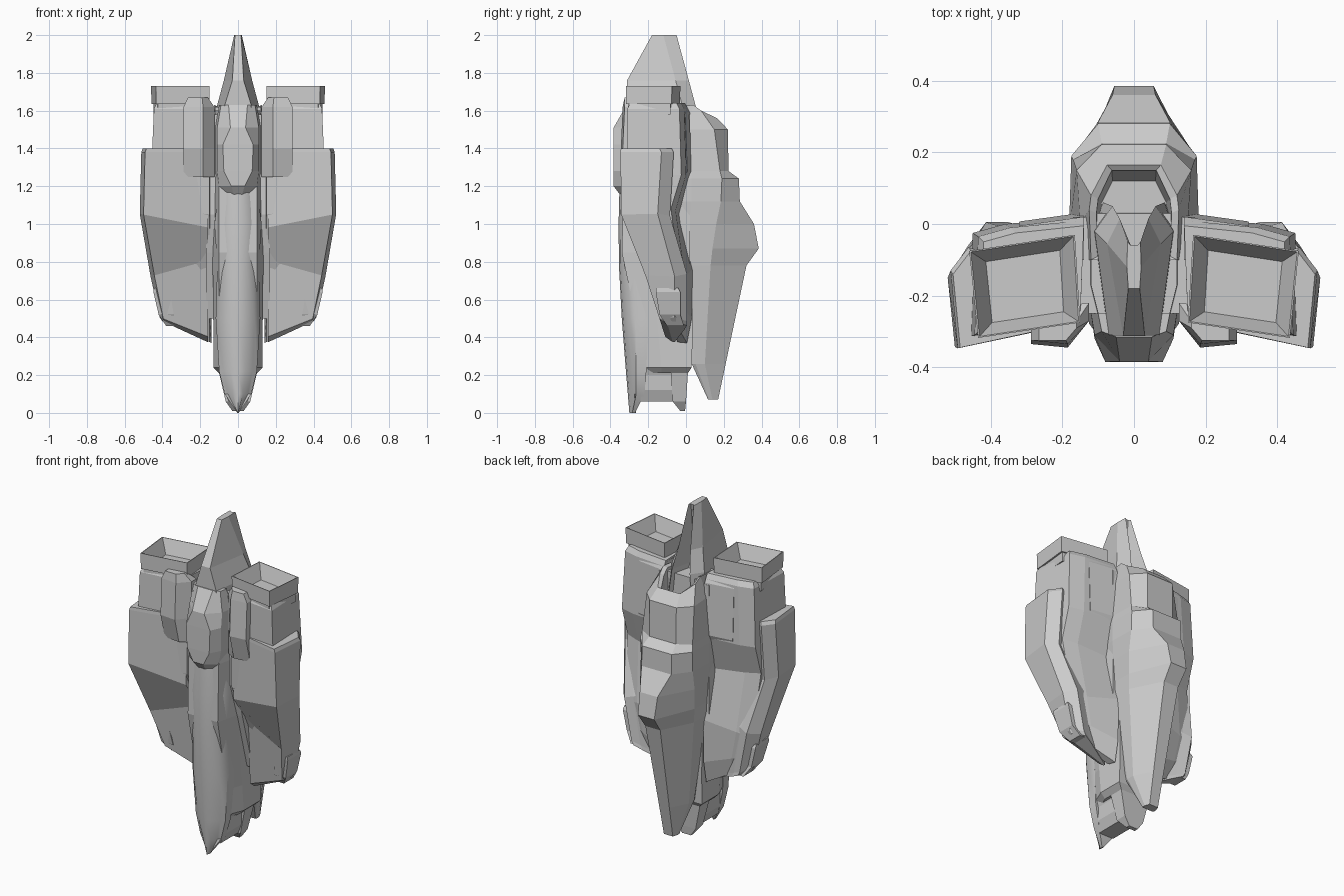
import bpy, bmesh


def loft(name, rings, mirror=False, smooth=None):
    """Skin a list of closed rings of (x, y, z) points and cap both ends."""
    bm = bmesh.new()
    loops = [[bm.verts.new(p) for p in ring] for ring in rings]
    n = len(loops[0])
    for a, b in zip(loops, loops[1:]):
        for i in range(n):
            j = (i + 1) % n
            bm.faces.new((a[i], a[j], b[j], b[i]))
    bm.faces.new(loops[0][::-1])
    bm.faces.new(loops[-1])
    bmesh.ops.remove_doubles(bm, verts=bm.verts, dist=0.0005)
    bmesh.ops.recalc_face_normals(bm, faces=bm.faces)
    me = bpy.data.meshes.new(name)
    bm.to_mesh(me)
    bm.free()
    ob = bpy.data.objects.new(name, me)
    bpy.context.collection.objects.link(ob)
    if mirror:
        ob.modifiers.new("mirror", "MIRROR")
    if smooth:
        bpy.ops.object.select_all(action='DESELECT')
        ob.select_set(True)
        bpy.context.view_layer.objects.active = ob
        bpy.ops.object.shade_smooth_by_angle(angle=smooth)
    return ob


def sym(z, *half):
    """Ring symmetric about x=0 from its right half; a point may add a z offset."""
    right = [(p[0], p[1], z + (p[2] if len(p) > 2 else 0)) for p in half]
    return right + [(-x, y, w) for x, y, w in reversed(right)]


def rect(z, x0, x1, y0, y1):
    return [(x0, y0, z), (x1, y0, z), (x1, y1, z), (x0, y1, z)]


# Dorsal hull: z, spine x/y, shoulder x/y, base x/y
hull = [(0.07, .03, .17, .04, .14, .04, .122),
        (0.26, .035, .21, .09, .10, .09, .05),
        (0.78, .05, .32, .145, .13, .15, .02),
        (0.87, .055, .385, .155, .14, .155, .02),
        (1.00, .06, .36, .17, .16, .165, .02),
        (1.12, .10, .285, .175, .185, .18, .03),
        (1.24, .10, .28, .175, .19, .18, .03),
        (1.28, .09, .225, .17, .18, .175, .03),
        (1.50, .09, .222, .16, .15, .15, .0)]
rings = [sym(z, (a, b), (c, d), (e, f), (e * .9, max(f - .005 if z < .1 else -.1, -.1)))
         for z, a, b, c, d, e, f in hull]
# rim and sunken well behind the tail fin
rings.append(sym(1.56, (.075, .165), (.12, .08, .04), (.125, .04, .07), (.12, -.1, .06)))
rings.append(sym(1.55, (.062, .15), (.10, .07, .04), (.105, .03, .07), (.10, -.09, .06)))
rings.append(sym(1.42, (.06, .12), (.09, .06), (.095, .02), (.09, -.08)))
# bring the front of the second ring level with the belly line
rings[1] = sym(.26, (.035, .21), (.09, .10), (.09, .05), (.08, .03))
loft("dorsal_hull", rings)

# Central fuselage core: z, half width, back y, front y
core = [(0.21, .10, .01, -.19), (0.24, .13, .03, -.21), (0.40, .13, .035, -.245),
        (0.85, .135, .035, -.34), (1.20, .135, .035, -.33), (1.60, .12, .03, -.29)]
loft("fuselage", [sym(z, (w, b), (w, (b + f) / 2 - .04), (w * .75, f)) for z, w, b, f in core])

# Tail fin with grooved trailing edge: z, back x/y, groove y, middle x, front x/y
fin = [(1.42, .085, .06, -.03, .12, .08, -.30), (1.63, .06, .05, -.08, .11, .07, -.31),
       (1.76, .04, .015, -.10, .075, .03, -.312), (2.00, .018, -.05, -.06, .02, .016, -.18)]
loft("tail_fin", [sym(z, (0, g), (a * .5, g), (a, b), (m, b - .07), (f, h))
                  for z, a, b, g, m, f, h in fin])

# Belly canopy
loft("belly_canopy", [
    sym(1.15, (.06, -.25), (.07, -.31), (.02, -.345)),
    sym(1.20, (.11, -.25), (.10, -.33), (.035, -.383)),
    sym(1.28, (.12, -.25), (.11, -.32), (.075, -.385)),
    sym(1.42, (.12, -.25), (.11, -.32), (.08, -.385)),
    sym(1.51, (.12, -.25), (.11, -.31), (.04, -.383)),
    sym(1.63, (.10, -.25), (.09, -.30), (.05, -.315))])

# Rounded nose keel, tapering to a point
nose = [(0.0, .004, -.30, -.27), (0.10, .07, -.308, -.22), (0.22, .10, -.318, -.21),
        (0.50, .118, -.34, -.2), (0.78, .11, -.355, -.2), (1.00, .125, -.357, -.2),
        (1.20, .10, -.352, -.2)]
loft("nose_keel", [sym(z, (w, b), (w, (f + b) / 2), (w * .75, f + .035), (w * .38, f + .007), (0, f))
                   for z, w, f, b in nose], smooth=0.7)

# Intake block behind the nose, with two rear prongs
loft("nose_block", [sym(z, (w, b), (w, f)) for z, w, b, f in
                    [(.06, .05, -.06, -.24), (.12, .075, -.04, -.24), (.20, .08, -.01, -.22),
                     (.26, .10, 0, -.2)]])
loft("rear_prong", [rect(.01, .0, .03, -.03, -.005), rect(.06, .0, .065, -.07, 0),
                    rect(.21, .0, .10, -.08, .01), rect(.26, .0, .11, -.08, .02)], mirror=True)

# Recessed pylon joining fuselage and nacelle
loft("pylon", [rect(.50, .10, .17, -.10, .02), rect(.85, .10, .17, -.20, .02),
               rect(1.05, .10, .17, -.25, .02), rect(1.58, .10, .17, -.25, .02)], mirror=True)

# Engine nacelle core: z, tilt of z across x, outer x, back y, front y
nac = [(1.64, 0, .43, -.015, -.295), (1.61, 0, .445, 0, -.31), (1.26, 0, .46, .01, -.315),
       (1.05, .1, .46, -.045, -.31), (.76, -.2, .435, .025, -.17), (.50, .3, .40, .02, -.13),
       (.37, .5, .38, -.005, -.08)]
rings = []
for z, t, x, b, f in nac:
    drop = .03 if z < 1 else .01
    pts = [(.14, b + .01), (x - .1, b - drop), (x - .01, b - drop - .025), (x, f),
           (.15, f + .035)]
    rings.append([(px, py, z + t * (px - .14)) for px, py in pts])
loft("engine_nacelle", rings, mirror=True)

# Armour shell on the outer and front faces: z, tilt, outer x, ridge y, front y
armour = [(1.40, 0, .505, -.14, -.345), (1.38, 0, .512, -.13, -.347),
          (.98, .2, .52, -.15, -.343), (.81, -.28, .463, -.06, -.215), (.40, .40, .415, -.06, -.14),
          (.37, .46, .40, -.06, -.10)]
rings = []
for z, t, x, m, f in armour:
    pts = [(.16, f + .07 if z > .5 else f + .03), (x - .02, f), (x, m), (x - .05, m + .065),
           (x - .1, m + .05), (.16, m)]
    rings.append([(px, py, z + t * (px - .15)) for px, py in pts])
loft("nacelle_armour", rings, mirror=True)

# Square exhaust nozzle, hollow, slightly twisted in plan
quad = [(.165, -.03), (.46, -.075), (.435, -.318), (.15, -.275)]
cx, cy = .305, -.175
loft("exhaust_nozzle",
     [[(cx + (x - cx) * s, cy + (y - cy) * s, z) for x, y in quad]
      for s, z in [(.92, 1.58), (.92, 1.635), (.99, 1.635), (1, 1.73), (.97, 1.73), (.7, 1.645)]],
     mirror=True)


def skew(z, x0, x1, y0, y1, slope, back):
    """Four-sided ring whose outer face slopes in y across the block."""
    return [(x0, y0, z), (x1, y0 + slope, z), (x1, back, z), (x0, back, z)]


# Raised blocks on the front and back of each nacelle
loft("front_block", [[(.16, -.29, z), (.19, -.325, z), (.265, -.325, z), (.265, -.29, z), (.16, -.272, z)]
                     if z > 1.65 else
                     [(.125, -.27, z), (.185, y, z), (.288, y + .01, z), (.288, -.24, z), (.125, -.22, z)]
                     for z, y in [(1.67, 0), (1.62, -.335), (1.40, -.345), (1.25, -.305)]], mirror=True)
loft("back_block", [skew(z, .14, x, y, 0, -.025, -.10) for z, x, y in
                    [(1.63, .30, .0), (1.59, .32, .02), (1.28, .32, .032), (1.24, .31, .015)]],
     mirror=True)

# Small side scoop low on the nacelle
loft("side_scoop", [rect(.66, .36, .445, -.16, -.04), rect(.64, .36, .448, -.16, -.03),
                    rect(.52, .34, .42, -.14, -.03), rect(.46, .32, .38, -.10, -.01)], mirror=True)
